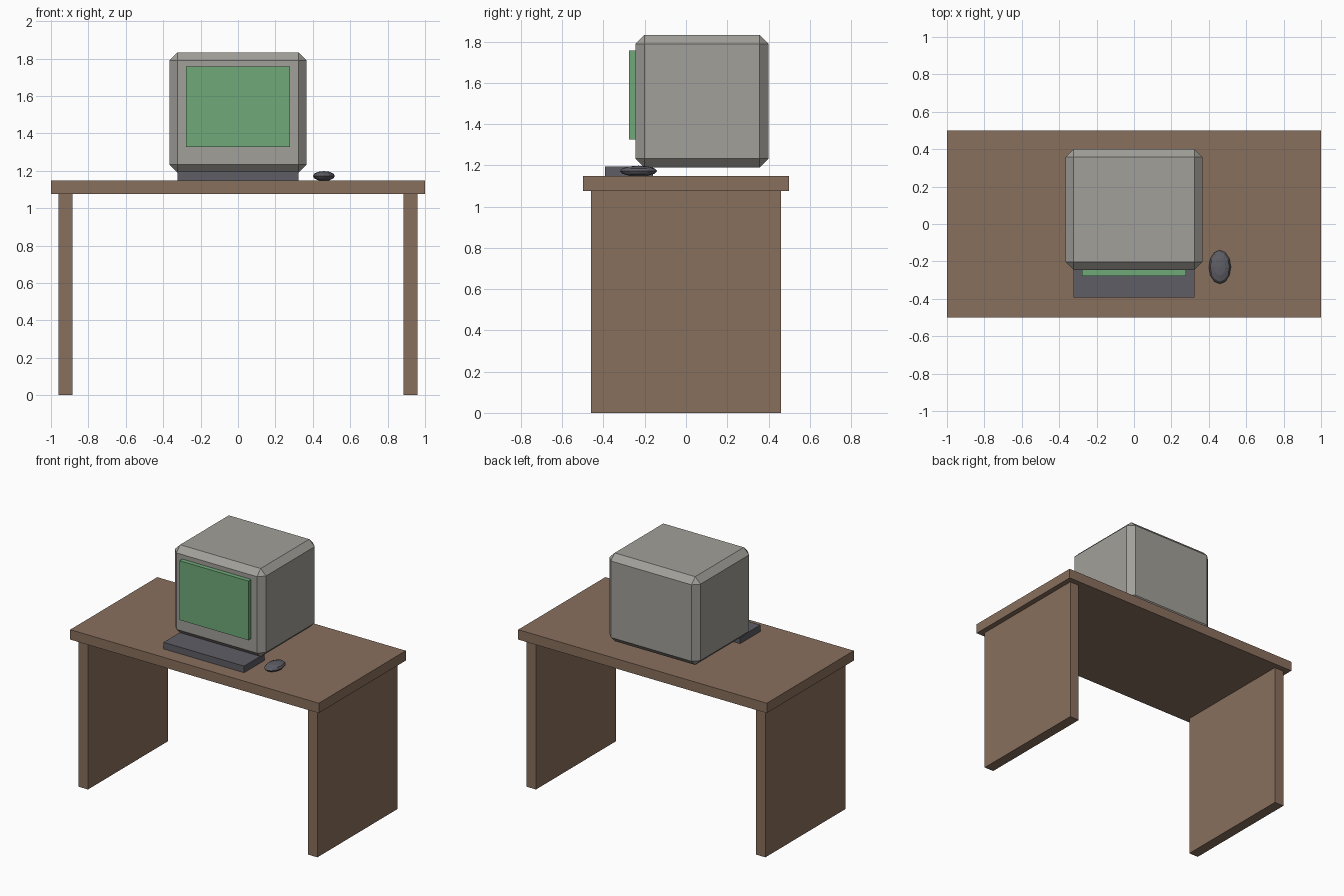
import bpy

if "Cube" in bpy.data.objects:
    bpy.data.objects.remove(bpy.data.objects["Cube"])


def material(name, rgb):
    m = bpy.data.materials.new(name)
    m.diffuse_color = (*rgb, 1)
    m.use_nodes = True
    m.node_tree.nodes["Principled BSDF"].inputs["Base Color"].default_value = m.diffuse_color
    return m


wood = material("wood", (0.25, 0.16, 0.11))
plastic = material("plastic", (0.36, 0.35, 0.32))
glass = material("green_glass", (0.16, 0.40, 0.19))
dark = material("dark_plastic", (0.11, 0.11, 0.13))


def box(name, lo, hi, mat, bevel=0):
    """Box between two corners, with an optional flat chamfer."""
    bpy.ops.mesh.primitive_cube_add(size=1, location=[(a + b) / 2 for a, b in zip(lo, hi)])
    o = bpy.context.object
    o.name = name
    o.scale = [b - a for a, b in zip(lo, hi)]
    bpy.ops.object.transform_apply(location=False, rotation=False, scale=True)
    o.data.materials.append(mat)
    if bevel:
        mod = o.modifiers.new("chamfer", 'BEVEL')
        mod.width = bevel
        mod.segments = 1
    return o


# Desk: top board and two panel legs
box("desk_top", (-1, -0.5, 1.075), (1, 0.5, 1.147), wood)
for side, x in (("left", -0.923), ("right", 0.923)):
    box(side + "_leg_panel", (x - 0.038, -0.46, 0), (x + 0.038, 0.46, 1.075), wood)

# Monitor: chamfered case with a raised screen
box("monitor_case", (-0.367, -0.245, 1.19), (0.367, 0.4, 1.832), plastic, 0.043)
box("screen", (-0.277, -0.277, 1.326), (0.277, -0.22, 1.757), glass)

# Keyboard
box("keyboard", (-0.324, -0.393, 1.147), (0.324, -0.16, 1.195), dark)

# Mouse: flattened low-poly ball
bpy.ops.mesh.primitive_uv_sphere_add(segments=12, ring_count=6, radius=1, location=(0.459, -0.23, 1.172))
mouse = bpy.context.object
mouse.name = "mouse"
mouse.scale = (0.059, 0.09, 0.026)
bpy.ops.object.transform_apply(location=False, rotation=False, scale=True)
mouse.data.materials.append(dark)
